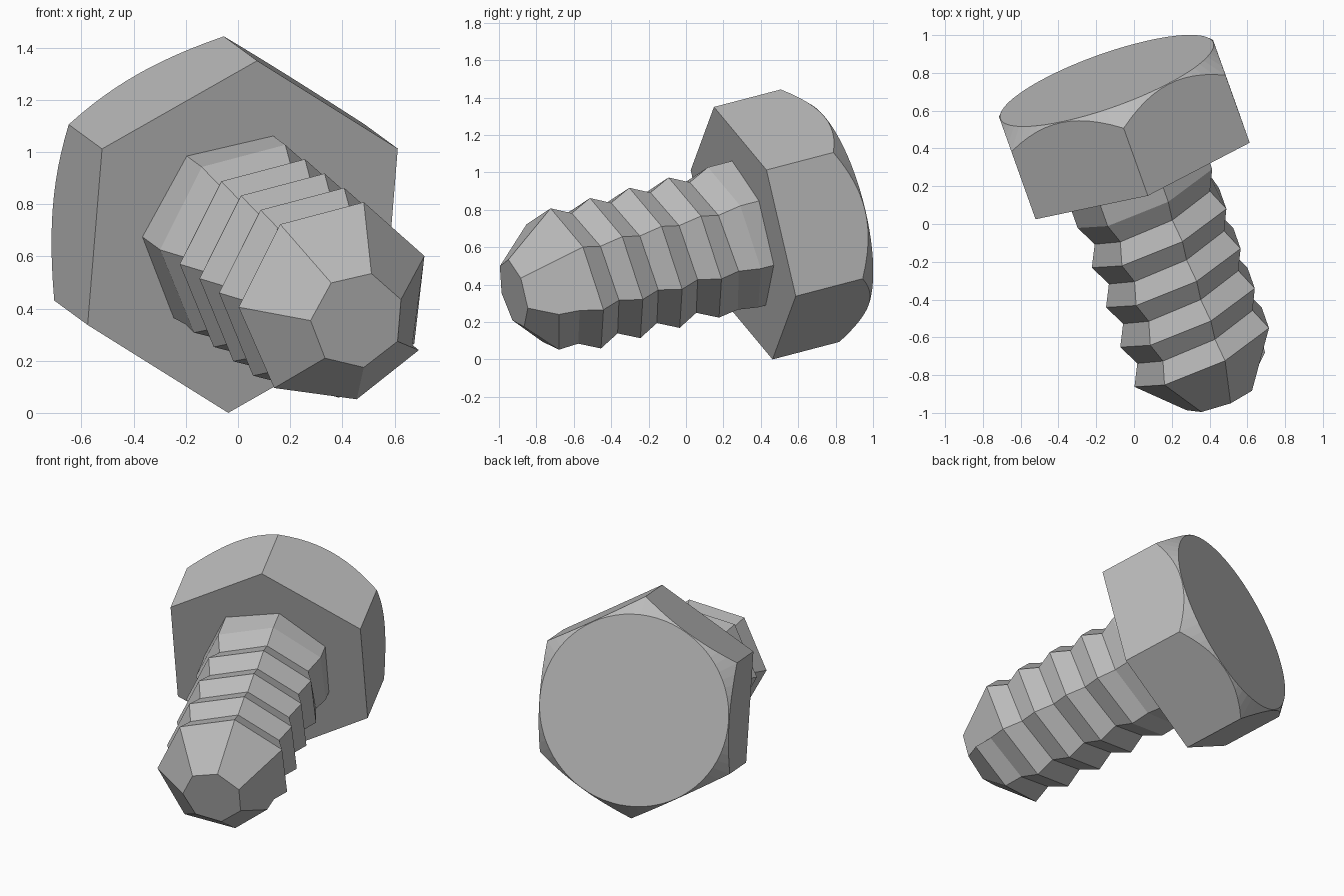
import bpy
import bmesh
from math import cos, sin, pi, radians
from mathutils import Matrix, Vector

cube = bpy.data.objects.get("Cube")
if cube:
    bpy.data.objects.remove(cube)

# Local frame: origin under the head, z along the axis towards the head top
axis = Vector((-0.327, 0.9145, 0.239)).normalized()
up = Vector((0.082, -0.232, 0.969))
up = (up - axis * up.dot(axis)).normalized()
side = axis.cross(up)
frame = Matrix((up, side, axis)).transposed().to_4x4()
frame.translation = (0.018, 0.306, 0.675)

steel = bpy.data.materials.new("grey steel")
steel.use_nodes = True
grey = (0.5, 0.5, 0.5, 1)
steel.diffuse_color = grey
steel.node_tree.nodes["Principled BSDF"].inputs["Base Color"].default_value = grey


def finish(bm, name):
    """Turn a bmesh in the local frame into a flat shaded object."""
    bmesh.ops.recalc_face_normals(bm, faces=bm.faces)
    bm.transform(frame)
    mesh = bpy.data.meshes.new(name)
    bm.to_mesh(mesh)
    bm.free()
    mesh.materials.append(steel)
    bpy.context.collection.objects.link(bpy.data.objects.new(name, mesh))


def polar(bm, angle, radius, height):
    return bm.verts.new((radius * cos(angle), radius * sin(angle), height))


# Hexagonal head with a conical chamfer down to a round top
CORNER, HEIGHT, STEPS = 0.695, 0.495, 12
flat = CORNER * cos(pi / 6)
top_radius = flat - 0.003
bm = bmesh.new()
base = [polar(bm, i * pi / 3, CORNER, 0) for i in range(6)]
edge, circle = [], []
count = 6 * STEPS
for i in range(count):
    angle = i * 2 * pi / count
    radius = flat / cos(angle % (pi / 3) - pi / 6)
    drop = 1.08 * (radius - top_radius)
    edge.append(polar(bm, angle, radius, HEIGHT - drop))
    circle.append(polar(bm, angle, top_radius, HEIGHT))
bm.faces.new(base)
bm.faces.new(circle)
for i in range(6):
    arc = [edge[(i * STEPS + j) % count] for j in range(STEPS + 1)]
    bm.faces.new([base[(i + 1) % 6], base[i]] + arc)
for i in range(count):
    j = (i + 1) % count
    bm.faces.new((edge[i], edge[j], circle[j], circle[i]))
finish(bm, "hex_head")

# Seven sided shank with a helical thread
SIDES, PITCH, START = 7, 0.23, -1.226
CREST, ROOT = 0.408, 0.352
LAST_ROOT = 30
LAST = LAST_ROOT + SIDES
run_in = {0: 0.337, 1: 0.357, 2: 0.398}
run_out = {28: 0.375, 29: 0.392, 30: 0.402}


def turn(k):
    return radians(115.7) + k * 2 * pi / SIDES


bm = bmesh.new()
tip = [polar(bm, turn(k), 0.19, -1.343) for k in range(SIDES)]
crest = [polar(bm, turn(k), run_in.get(k, CREST), START + k * PITCH / SIDES)
         for k in range(LAST + 1)]
root = [polar(bm, turn(k), run_out.get(k, ROOT), START + k * PITCH / SIDES + PITCH / 2)
        for k in range(LAST_ROOT + 1)]
end = [polar(bm, turn(k), CREST, 0.02) for k in range(SIDES)]


def end_at(k):
    return end[k % SIDES]


# Pointed nose
bm.faces.new(tip)
for k in range(SIDES - 1):
    bm.faces.new((tip[k], tip[k + 1], crest[k + 1], crest[k]))
bm.faces.new((tip[-1], tip[0], crest[0], root[0], crest[SIDES], crest[SIDES - 1]))
# Thread flanks
for k in range(LAST_ROOT):
    bm.faces.new((crest[k], crest[k + 1], root[k + 1], root[k]))
    bm.faces.new((root[k], root[k + 1], crest[k + 1 + SIDES], crest[k + SIDES]))
# Plain neck under the head
for k in range(LAST_ROOT + 1, LAST):
    bm.faces.new((crest[k], crest[k + 1], end_at(k + 1), end_at(k)))
k = LAST_ROOT
bm.faces.new((crest[k], crest[k + 1], end_at(k + 1), end_at(k), crest[LAST], root[k]))
bm.faces.new(end)
finish(bm, "threaded_shank")
